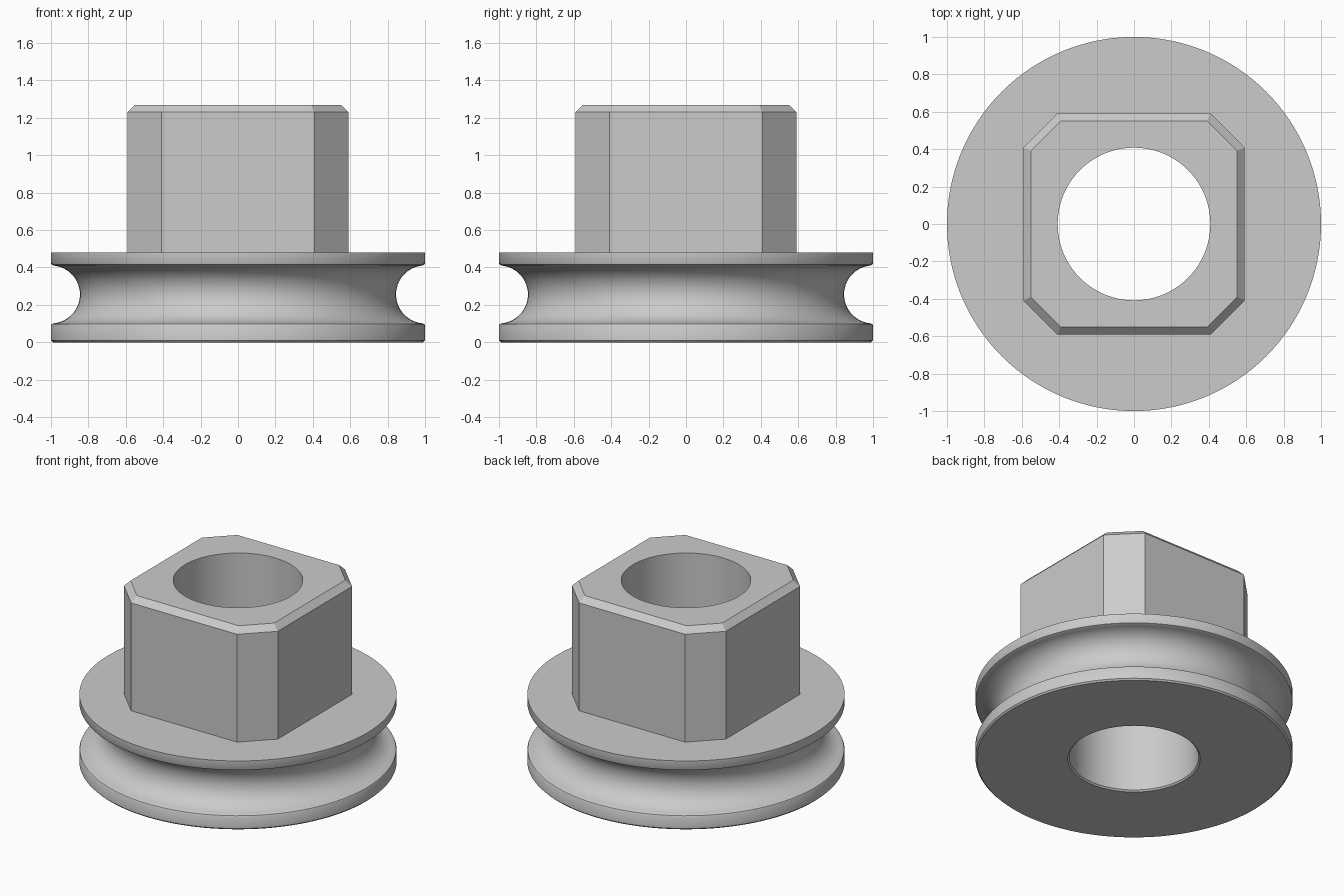
import bpy, bmesh, math
from mathutils import Vector

cube = bpy.data.objects.get("Cube")
if cube:
    bpy.data.objects.remove(cube, do_unlink=True)

SEGMENTS = 128
BORE = 0.408

grey = bpy.data.materials.new("plain grey")
grey.use_nodes = True
colour = (0.6, 0.6, 0.6, 1)
grey.diffuse_color = colour
grey.node_tree.nodes["Principled BSDF"].inputs["Base Color"].default_value = colour


def make_object(name, bm):
    bmesh.ops.recalc_face_normals(bm, faces=bm.faces)
    mesh = bpy.data.meshes.new(name)
    bm.to_mesh(mesh)
    bm.free()
    obj = bpy.data.objects.new(name, mesh)
    bpy.context.collection.objects.link(obj)
    mesh.materials.append(grey)
    return obj


def lathe(name, profile):
    """Revolve (radius, height) points into a solid with flat caps."""
    bm = bmesh.new()
    rings = []
    for r, z in profile:
        angles = [math.tau * i / SEGMENTS for i in range(SEGMENTS)]
        rings.append([bm.verts.new((r * math.cos(a), r * math.sin(a), z)) for a in angles])
    for low, high in zip(rings, rings[1:]):
        for i in range(SEGMENTS):
            j = (i + 1) % SEGMENTS
            bm.faces.new((low[i], low[j], high[j], high[i]))
    bm.faces.new(rings[0])
    bm.faces.new(rings[-1])
    return make_object(name, bm)


def combine(target, other, operation):
    mod = target.modifiers.new(operation.title(), "BOOLEAN")
    mod.operation = operation
    mod.solver = "EXACT"
    mod.object = other
    bpy.context.view_layer.objects.active = target
    bpy.ops.object.modifier_apply(modifier=mod.name)
    bpy.data.objects.remove(other, do_unlink=True)


# Grooved wheel: two rims with a round groove between them
groove = []
for i in range(25):
    a = math.radians(265 - 170 * i / 24)
    groove.append((1 + 0.155 * math.cos(a), 0.256 - 0.155 * math.sin(a)))
groove = [(2 - r if r > 1 else r, z) for r, z in groove]
groove.sort(key=lambda p: p[1])
profile = [(0.99, 0), (1, 0.01), (1, 0.09), (0.996, 0.097)]
profile += groove + [(0.996, 0.415), (1, 0.422), (1, 0.48)]
wheel = lathe("grooved_wheel_with_hub", profile)

# Square hub with cut corners and a bevelled top
bm = bmesh.new()
corners = []
for q in range(4):
    c, s = round(math.cos(q * math.pi / 2)), round(math.sin(q * math.pi / 2))
    for x, y in ((0.592, -0.408), (0.592, 0.408)):
        corners.append(bm.verts.new((x * c - y * s, x * s + y * c, 0.3)))
base = bm.faces.new(corners)
side = bmesh.ops.extrude_face_region(bm, geom=[base], use_keep_orig=True)
top_verts = [g for g in side["geom"] if isinstance(g, bmesh.types.BMVert)]
bmesh.ops.translate(bm, verts=top_verts, vec=Vector((0, 0, 0.93)))
bmesh.ops.recalc_face_normals(bm, faces=bm.faces)
top = max(bm.faces, key=lambda f: f.calc_center_median().z)
bmesh.ops.inset_region(bm, faces=[top], thickness=0.04, use_even_offset=True)
bmesh.ops.translate(bm, verts=list(top.verts), vec=Vector((0, 0, 0.04)))
hub = make_object("hub", bm)
combine(wheel, hub, "UNION")

# Bore through the whole part, slightly flared at the bottom edge
flare = BORE + 0.01
bore = lathe("bore_cutter", [(flare, -0.1), (flare, 0), (BORE, 0.01), (BORE, 1.4)])
bore.hide_render = True
combine(wheel, bore, "DIFFERENCE")

# Smooth the round surfaces, keep the flats crisp
bpy.ops.object.select_all(action="DESELECT")
wheel.select_set(True)
bpy.context.view_layer.objects.active = wheel
bpy.ops.object.shade_smooth_by_angle(angle=math.radians(30))
